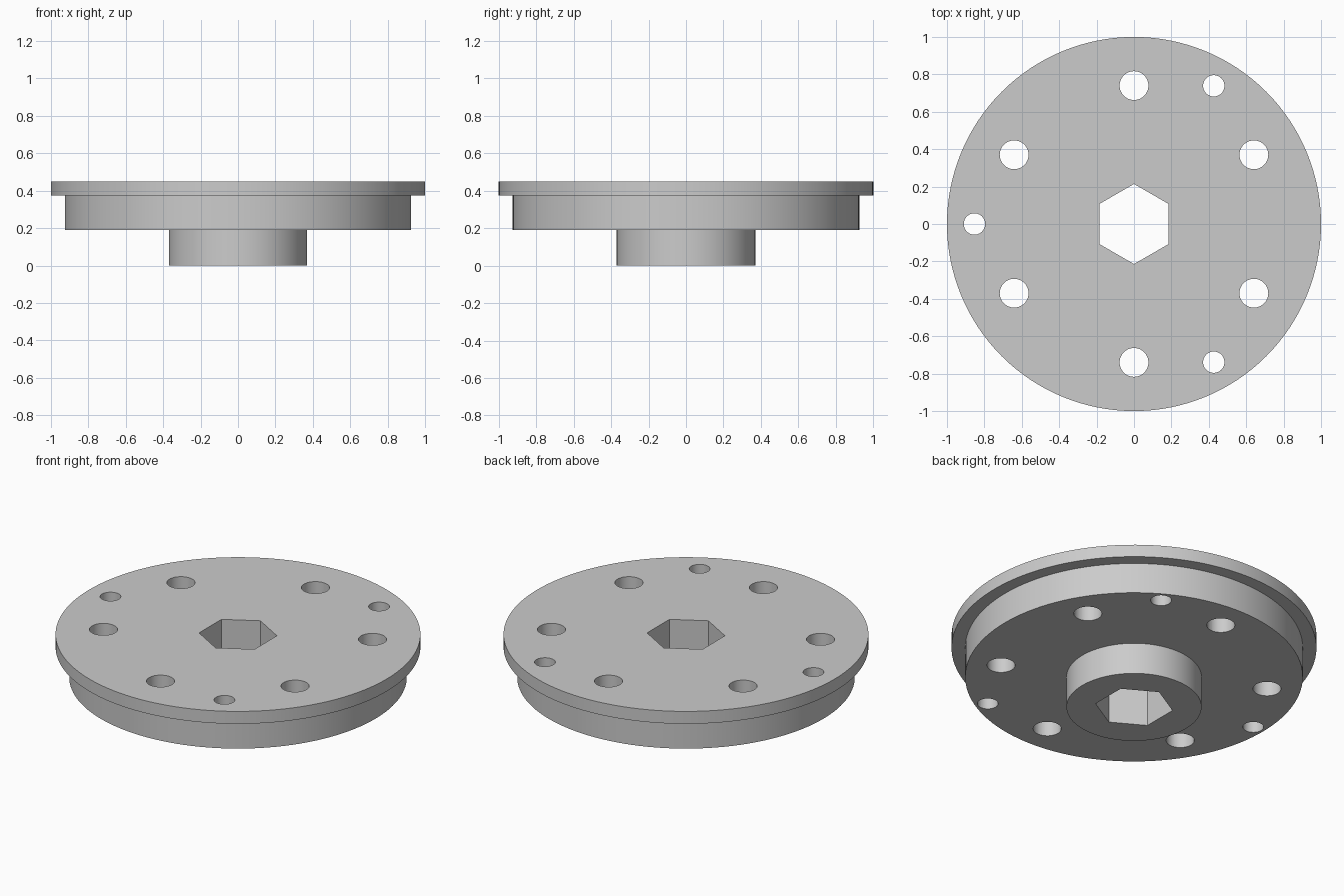
import bpy
import bmesh
from math import cos, sin, pi, radians

default_cube = bpy.data.objects.get("Cube")
if default_cube:
    bpy.data.objects.remove(default_cube, do_unlink=True)

SEGMENTS = 128
TOP = 0.45

grey = bpy.data.materials.new("plain grey")
grey.use_nodes = True
colour = (0.6, 0.6, 0.6, 1)
grey.diffuse_color = colour
grey.node_tree.nodes["Principled BSDF"].inputs["Base Color"].default_value = colour


def make_object(name, bm):
    bmesh.ops.recalc_face_normals(bm, faces=bm.faces)
    mesh = bpy.data.meshes.new(name)
    bm.to_mesh(mesh)
    bm.free()
    mesh.materials.append(grey)
    obj = bpy.data.objects.new(name, mesh)
    bpy.context.collection.objects.link(obj)
    return obj


def turned_solid(bm, profile, sides, centre=(0, 0), start=0):
    """Closed solid of revolution from (radius, z) points, capped at both ends."""
    rings = []
    for radius, z in profile:
        angles = [start + 2 * pi * i / sides for i in range(sides)]
        rings.append([bm.verts.new((centre[0] + radius * cos(a),
                                    centre[1] + radius * sin(a), z)) for a in angles])
    for low, high in zip(rings, rings[1:]):
        for i in range(sides):
            j = (i + 1) % sides
            bm.faces.new((low[i], low[j], high[j], high[i]))
    bm.faces.new(rings[0][::-1])
    bm.faces.new(rings[-1])


# Hub, body and flange in one turned piece
bm = bmesh.new()
turned_solid(bm, [(0.37, 0), (0.37, 0.19), (0.925, 0.19), (0.925, 0.375),
                  (1, 0.375), (1, TOP)], SEGMENTS)
wheel = make_object("flanged_hub", bm)

# Cutters: hexagonal bore, six bolt holes and three pin holes
bm = bmesh.new()
through = (-0.1, TOP + 0.1)
turned_solid(bm, [(0.214, z) for z in through], 6, start=pi / 2)
for count, first, distance, radius in ((6, 30, 0.74, 0.077), (3, 60, 0.853, 0.057)):
    for k in range(count):
        a = radians(first) + 2 * pi * k / count
        turned_solid(bm, [(radius, z) for z in through], 48,
                     (distance * cos(a), distance * sin(a)))
cutter = make_object("hole_cutter", bm)
cutter.hide_render = True

cut = wheel.modifiers.new("holes", 'BOOLEAN')
cut.operation = 'DIFFERENCE'
cut.solver = 'EXACT'
cut.object = cutter

# Apply the cut, then smooth the round walls
bpy.ops.object.select_all(action='DESELECT')
wheel.select_set(True)
bpy.context.view_layer.objects.active = wheel
bpy.ops.object.modifier_apply(modifier=cut.name)
bpy.data.objects.remove(cutter, do_unlink=True)
bpy.ops.object.shade_smooth_by_angle(angle=radians(30))
